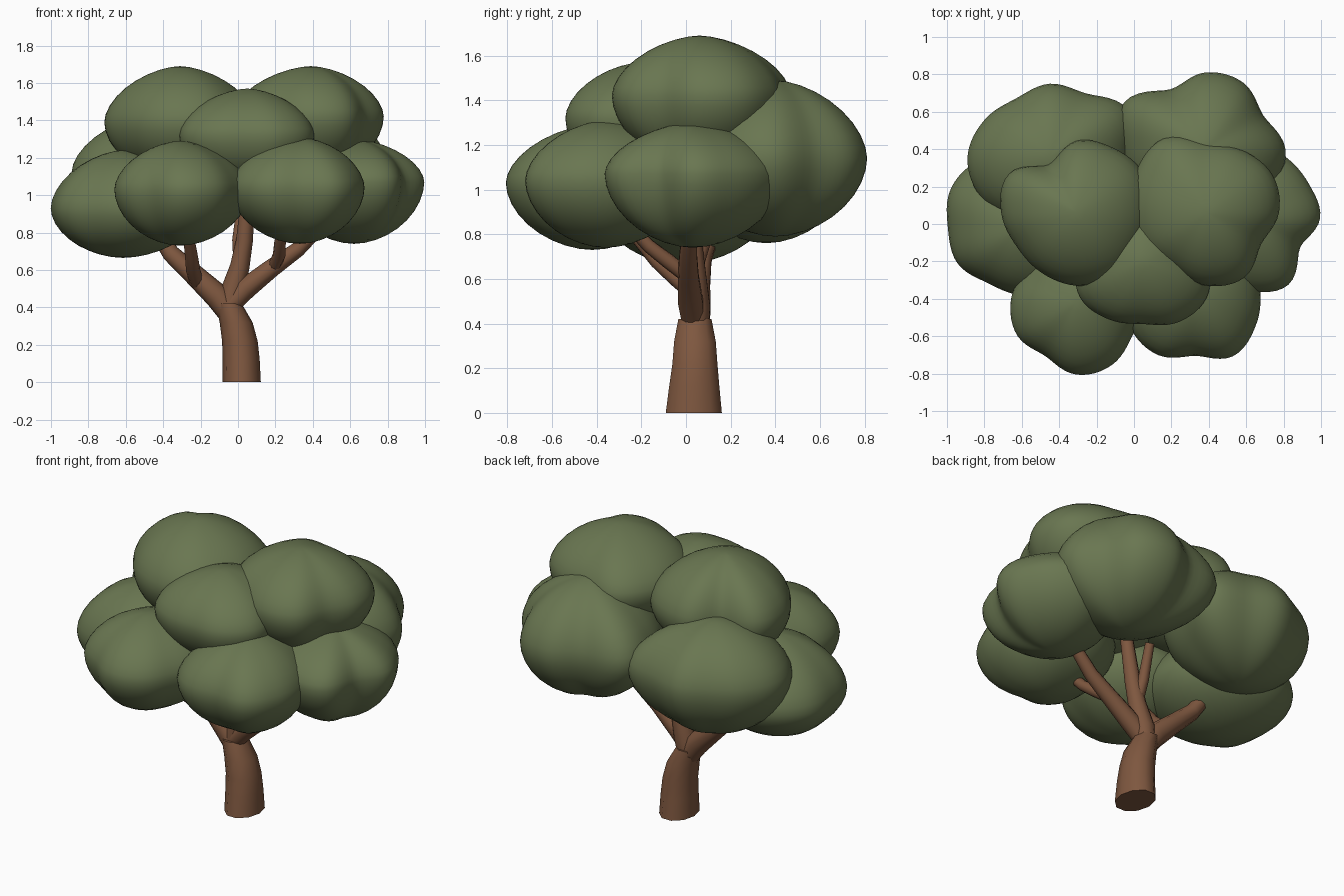
import bpy, bmesh, math
from mathutils import Vector

if "Cube" in bpy.data.objects:
    bpy.data.objects.remove(bpy.data.objects["Cube"])


def material(name, rgb):
    m = bpy.data.materials.new(name)
    m.diffuse_color = (*rgb, 1)
    m.use_nodes = True
    m.node_tree.nodes["Principled BSDF"].inputs["Base Color"].default_value = m.diffuse_color
    return m


LEAF = material("leaf green", (0.142, 0.182, 0.082))
BARK = material("bark brown", (0.210, 0.096, 0.050))


def skin(name, rings, mat, bottom=None, top=None):
    """Join rings of points into a closed smooth surface, with optional pole points."""
    bm = bmesh.new()
    loops = [[bm.verts.new(p) for p in r] for r in rings]
    n = len(loops[0])
    for a, b in zip(loops, loops[1:]):
        for i in range(n):
            j = (i + 1) % n
            bm.faces.new((a[i], a[j], b[j], b[i]))
    for loop, pole in ((loops[0], bottom), (loops[-1], top)):
        if pole is None:
            bm.faces.new(loop)
        else:
            v = bm.verts.new(pole)
            for i in range(n):
                bm.faces.new((loop[i], loop[(i + 1) % n], v))
    bmesh.ops.recalc_face_normals(bm, faces=bm.faces)
    me = bpy.data.meshes.new(name)
    bm.to_mesh(me)
    bm.free()
    me.materials.append(mat)
    ob = bpy.data.objects.new(name, me)
    bpy.context.collection.objects.link(ob)
    bpy.context.view_layer.objects.active = ob
    ob.select_set(True)
    bpy.ops.object.shade_smooth_by_angle(angle=math.radians(50))
    ob.select_set(False)


def spline(vals, u):
    """Closed Catmull-Rom interpolation of evenly spaced values."""
    n = len(vals)
    i, t = int(u), u - int(u)
    a, b, c, d = (vals[(i + k) % n] for k in (-1, 0, 1, 2))
    return b + 0.5 * t * (c - a + t * (2 * a - 5 * b + 4 * c - d + t * (3 * (b - c) + d - a)))


def clump(name, centre, heights, radii):
    """Lobed leaf cushion; heights are bottom, rim, top; radii go round the rim from +x."""
    seg, rows, n = 72, 18, len(radii)
    outline = [spline(radii, n * i / seg) for i in range(seg)]
    mean = sum(outline) / seg
    (cx, cy), (lo, rim, hi) = centre, heights
    rings = []
    for k in range(1, rows):
        t = -math.pi / 2 + math.pi * k / rows
        # conical upper half, rounder lower half
        if t > 0:
            s, z = math.cos(t) ** 1.2, rim + math.sin(t) ** 1.12 * (hi - rim)
        else:
            s, z = math.cos(t) ** 1.08, rim - abs(math.sin(t)) ** 1.08 * (rim - lo)
        ring = []
        for i, r in enumerate(outline):
            a = math.tau * i / seg
            f = s * (r + (mean - r) * (1 - s) * 0.4)  # lobes soften toward the poles
            ring.append((cx + f * math.cos(a), cy + f * math.sin(a), z))
        rings.append(ring)
    skin(name, rings, LEAF, (cx, cy, lo), (cx, cy, hi))


def limb(name, path, radii, sides=10, level=False):
    """Tapered tube along a path; level keeps every ring horizontal."""
    pts = [Vector(p) for p in path]
    rings = []
    for i, p in enumerate(pts):
        d = pts[min(i + 1, len(pts) - 1)] - pts[max(i - 1, 0)]
        d = Vector((0, 0, 1)) if level else d.normalized()
        u = Vector((0, 1, 0)).cross(d).normalized()
        v = d.cross(u)
        rx, ry = radii[i] if isinstance(radii[i], tuple) else (radii[i], radii[i])
        rings.append([p + u * rx * math.cos(math.tau * k / sides)
                      + v * ry * math.sin(math.tau * k / sides) for k in range(sides)])
    skin(name, rings, BARK)


# trunk, leaning left and flared at the ground
limb("trunk",
     [(0.02, 0.035, 0), (0.017, 0.037, 0.12), (0.01, 0.04, 0.22), (-0.01, 0.04, 0.32), (-0.05, 0.04, 0.42)],
     [(0.102, 0.132), (0.099, 0.118), (0.095, 0.106), (0.088, 0.098), (0.07, 0.078)], 10, True)

# main branches and their forks
limb("left_branch", [(-0.04, 0.04, 0.36), (-0.11, 0.045, 0.46), (-0.24, 0.055, 0.58), (-0.36, 0.07, 0.69),
                     (-0.43, 0.11, 0.80), (-0.46, 0.17, 0.95)],
     [0.06, 0.068, 0.056, 0.047, 0.04, 0.03])
limb("left_fork", [(-0.22, 0.04, 0.53), (-0.24, -0.04, 0.60), (-0.25, -0.13, 0.68), (-0.27, -0.25, 0.82)],
     [0.036, 0.038, 0.034, 0.027])
limb("middle_branch", [(-0.05, 0.04, 0.36), (-0.03, 0.045, 0.48), (0.01, 0.04, 0.62), (0.035, 0.03, 0.76), (0.06, 0.0, 1.08)],
     [0.062, 0.066, 0.052, 0.045, 0.035])
limb("middle_fork", [(0.01, 0.04, 0.64), (0.0, 0.08, 0.76), (0.02, 0.16, 0.95)], [0.035, 0.031, 0.026])
limb("right_branch", [(-0.04, 0.03, 0.41), (0.04, 0.02, 0.50), (0.18, 0.01, 0.61), (0.32, 0.01, 0.71), (0.46, 0.02, 0.85)],
     [0.05, 0.058, 0.049, 0.041, 0.034])
limb("right_fork", [(0.19, 0.01, 0.61), (0.22, -0.08, 0.68), (0.225, -0.17, 0.75), (0.25, -0.27, 0.86)],
     [0.033, 0.034, 0.031, 0.026])

# leaf clumps, upper layer
clump("top_left_leaves", (-0.31, 0.06), (1.08, 1.39, 1.69),
      [0.41, 0.42, 0.40, 0.385, 0.30, 0.415, 0.40, 0.365, 0.37, 0.39, 0.41, 0.40])
clump("top_right_leaves", (0.39, 0.06), (1.10, 1.42, 1.69),
      [0.385, 0.405, 0.385, 0.38, 0.46, 0.44, 0.42, 0.40, 0.36, 0.39, 0.40, 0.335])
clump("front_middle_leaves", (0.05, -0.20), (1.03, 1.32, 1.57),
      [0.35, 0.35, 0.35, 0.36, 0.35, 0.35, 0.36, 0.39, 0.36, 0.335, 0.375, 0.39])

# leaf clumps, lower layer
clump("front_left_leaves", (-0.31, -0.42), (0.73, 1.03, 1.29),
      [0.37, 0.40, 0.40, 0.40, 0.37, 0.33, 0.35, 0.36, 0.33, 0.385, 0.385, 0.35])
clump("front_right_leaves", (0.33, -0.36), (0.74, 1.04, 1.31),
      [0.345, 0.34, 0.38, 0.38, 0.38, 0.38, 0.37, 0.40, 0.395, 0.345, 0.40, 0.37])
clump("left_leaves", (-0.615, -0.02), (0.665, 0.93, 1.24),
      [0.42, 0.42, 0.40, 0.40, 0.42, 0.42, 0.38, 0.38, 0.34, 0.36, 0.40, 0.41])
clump("right_leaves", (0.62, 0.03), (0.74, 1.07, 1.30),
      [0.375, 0.365, 0.38, 0.41, 0.40, 0.38, 0.38, 0.38, 0.38, 0.39, 0.41, 0.31])
clump("back_left_leaves", (-0.45, 0.36), (0.76, 1.12, 1.43),
      [0.43, 0.49, 0.39, 0.39, 0.36, 0.40, 0.44, 0.43, 0.40, 0.40, 0.40, 0.42])
clump("back_right_leaves", (0.38, 0.40), (0.79, 1.14, 1.49),
      [0.43, 0.36, 0.41, 0.41, 0.37, 0.50, 0.45, 0.42, 0.40, 0.40, 0.40, 0.42])
